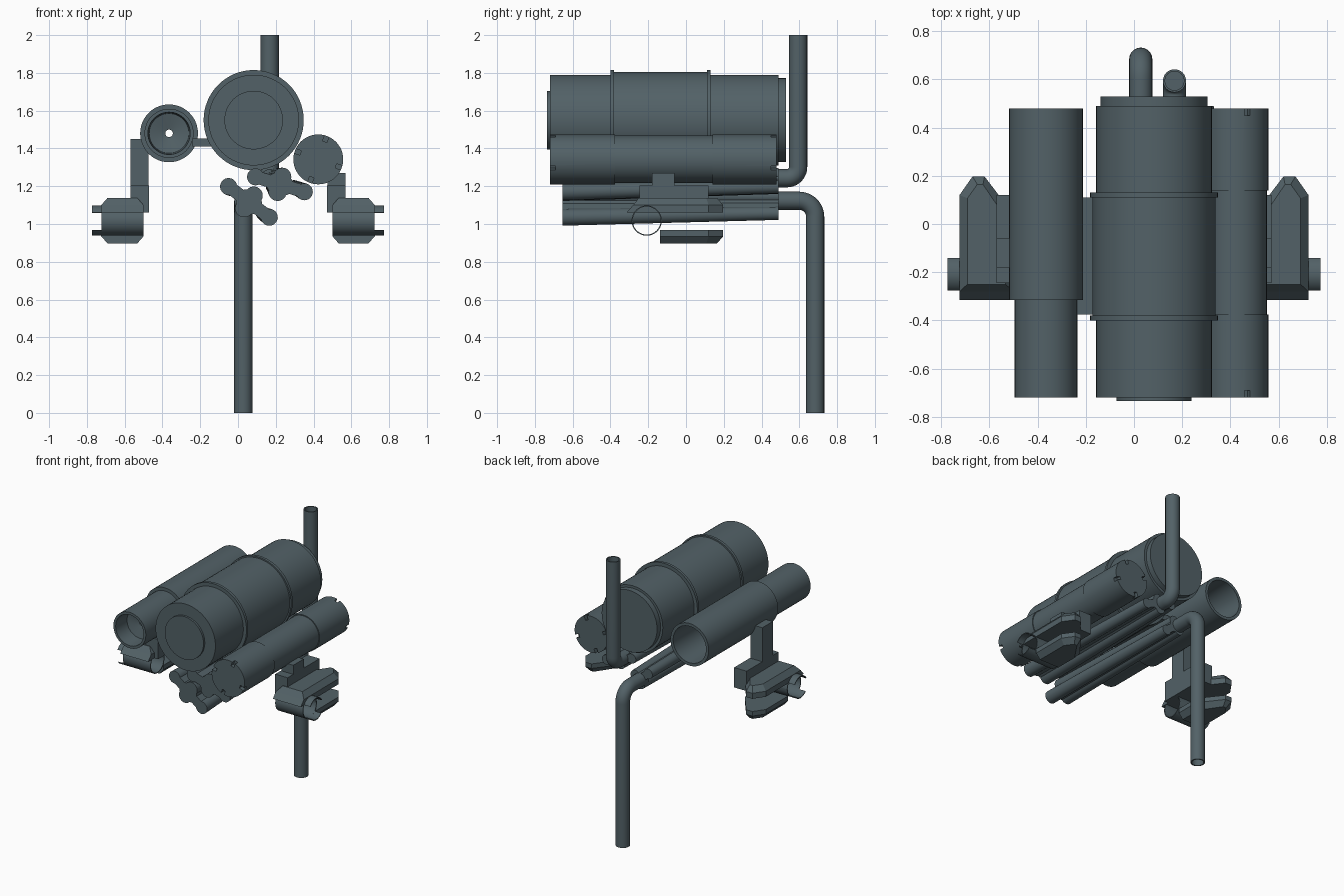
import bpy, bmesh, math
from mathutils import Vector, Matrix

if "Cube" in bpy.data.objects:
    bpy.data.objects.remove(bpy.data.objects["Cube"])

mat = bpy.data.materials.new("slate_grey")
mat.diffuse_color = (0.085, 0.12, 0.135, 1)
mat.use_nodes = True
mat.node_tree.nodes["Principled BSDF"].inputs["Base Color"].default_value = mat.diffuse_color


def finish(bm, name, smooth=True):
    bmesh.ops.recalc_face_normals(bm, faces=bm.faces)
    me = bpy.data.meshes.new(name)
    bm.to_mesh(me)
    bm.free()
    me.materials.append(mat)
    ob = bpy.data.objects.new(name, me)
    bpy.context.collection.objects.link(ob)
    if smooth:
        bpy.ops.object.select_all(action='DESELECT')
        ob.select_set(True)
        bpy.context.view_layer.objects.active = ob
        bpy.ops.object.shade_smooth_by_angle(angle=math.radians(35))
    return ob


def loft(bm, rings, loop=False, caps=True):
    """Bridge rings of points; optionally close into a loop or cap the ends."""
    vs = [[bm.verts.new(p) for p in r] for r in rings]
    n = len(vs[0])
    pairs = list(zip(vs, vs[1:])) + ([(vs[-1], vs[0])] if loop else [])
    for a, b in pairs:
        for i in range(n):
            j = (i + 1) % n
            bm.faces.new((a[i], a[j], b[j], b[i]))
    if caps and not loop:
        bm.faces.new(vs[0])
        bm.faces.new(vs[-1])


def lathe(name, cx, cz, prof, loop=False, n=48):
    """Turn (radius, y) points about an axis parallel to y."""
    bm = bmesh.new()
    loft(bm, [[(cx + r * math.cos(2 * math.pi * i / n), y, cz + r * math.sin(2 * math.pi * i / n))
               for i in range(n)] for r, y in prof], loop)
    return finish(bm, name)


def box(name, x0, x1, y0, y1, z0, z1):
    bm = bmesh.new()
    loft(bm, [[(x0, y0, z), (x1, y0, z), (x1, y1, z), (x0, y1, z)] for z in (z0, z1)])
    return finish(bm, name, False)


# Large central tank with raised band and end caps
lathe("main_tank", 0.083, 1.55, [
    (.155, -.735), (.155, -.72), (.24, -.72), (.24, -.40), (.265, -.40), (.265, -.38),
    (.255, -.38), (.255, .11), (.265, .11), (.265, .13), (.24, .13), (.24, .49),
    (.222, .49), (.222, .53)], n=64)

# Left stepped tube, hollow at both ends with a small through-bore
lathe("left_tube", -.365, 1.48, [
    (.13, -.72), (.13, -.315), (.153, -.315), (.153, .48), (.132, .48), (.115, -.2),
    (.02, -.25), (.02, -.58), (.105, -.6), (.112, -.72)], loop=True)

# Right canister with slimmer middle and notched ends
can = lathe("right_canister", .425, 1.342, [
    (.132, -.72), (.132, -.375), (.126, -.375), (.126, .14), (.132, .14), (.132, .48)])
bm = bmesh.new()
for k in range(4):
    for y in (-.72, .48):
        m = (Matrix.Translation((.425, y, 1.342)) @ Matrix.Rotation(math.radians(20 + 90 * k), 4, 'Y')
             @ Matrix.Translation((.125, 0, 0)) @ Matrix.Diagonal((.05, .06, .024, 1)))
        bmesh.ops.create_cube(bm, size=1, matrix=m)
cutter = finish(bm, "notch_cutter", False)
cutter.hide_render = True
cutter.hide_viewport = True
mod = can.modifiers.new("notches", 'BOOLEAN')
mod.operation = 'DIFFERENCE'
mod.object = cutter

# Plate joining tank and left tube
box("joining_plate", -.24, -.1, -.375, .11, 1.41, 1.452)


def lobed_bar(name, cx, cz, ang, rear):
    """Tapered bar with a four-lobed section; rear is the centre at the back end."""
    bm = bmesh.new()
    d = Vector((math.cos(ang), 0, math.sin(ang)))
    p = Vector((-d.z, 0, d.x))
    ends = ((Vector((cx, -.655, cz)), 1.0), (Vector((rear[0], .49, rear[1])), .78))

    def prism(u, v, ru, rv, n):
        off = math.pi / 4 if n == 4 else 0
        k = math.sqrt(2) if n == 4 else 1
        loft(bm, [[c + s * (d * (u + k * ru * math.cos(2 * math.pi * i / n + off))
                            + p * (v + k * rv * math.sin(2 * math.pi * i / n + off)))
                   for i in range(n)] for c, s in ends])
    for s in (-1, 1):
        prism(s * .135, 0, .045, .045, 24)
        prism(0, s * .042, .048, .048, 24)
    prism(0, 0, .13, .034, 4)
    prism(0, 0, .075, .06, 24)
    return finish(bm, name)


lobed_bar("lower_bar", .058, 1.117, math.radians(-37), (.045, 1.12))
lobed_bar("upper_bar", .222, 1.21, math.radians(-17), (.195, 1.228))


def pipe(name, x, y0, z0, y1, z1, bend, r=.048, n=24):
    """Pipe running back along y, bending to vertical, with an open end."""
    s = 1 if z1 > z0 else -1
    path = [(y0, z0, 0, r)]
    for i in range(11):
        a = math.pi / 2 * i / 10
        path.append((y1 - bend + bend * math.sin(a), z0 + s * bend * (1 - math.cos(a)), a, r))
    path += [(y1, z1, math.pi / 2, r), (y1, z1, math.pi / 2, r * .82),
             (y1, z1 - s * .08, math.pi / 2, r * .82)]
    bm = bmesh.new()
    rings = []
    for y, z, a, q in path:
        nrm = Vector((0, -math.sin(a), s * math.cos(a)))
        rings.append([Vector((x, y, z)) + q * (Vector((math.cos(t), 0, 0)) + nrm * math.sin(t))
                      for t in (2 * math.pi * i / n for i in range(n))])
    loft(bm, rings)
    return finish(bm, name)


pipe("down_pipe", .028, .45, 1.123, .684, 0, .085)
pipe("up_pipe", .168, .45, 1.242, .594, 2, .06)


def arc_sheet(bm, x0, x1, a0, a1, n, r=.08, t=.006, cy=-.208, cz=1.018):
    """Thin curved plate about an x axis."""
    rings = []
    for i in range(n + 1):
        a = math.radians(a0 + (a1 - a0) * i / n)
        rings.append([(x, cy + q * math.cos(a), cz + q * math.sin(a))
                      for x, q in ((x0, r), (x1, r), (x1, r - t), (x0, r - t))])
    loft(bm, rings)


# Mirrored brackets and clamps on both sides
for s, side, top in ((-1, "left", 1.45), (1, "right", 1.27)):
    box(side + "_bracket_arm", s * .475, s * .57, -.18, -.06, 1.18, top)
    box(side + "_bracket_foot", s * .47, s * .57, -.245, .12, 1.06, 1.204)

    # Upper jaw: bevelled plan with a sloping front
    def plan(z, inset, front):
        return [(s * x, y, z) for x, y in (
            (.5 + inset, front), (.724 - inset, front), (.724 - inset, .12 - inset * .4),
            (.67 - inset * .6, .197 - inset), (.62 + inset * .2, .197 - inset),
            (.5 + inset, .04 - inset * .4))]
    bm = bmesh.new()
    loft(bm, [plan(1.06, 0, -.315), plan(1.10, 0, -.28), plan(1.138, .033, -.25)])
    finish(bm, side + "_clamp_upper", False)

    # Lower jaw
    bm = bmesh.new()
    loft(bm, [plan(.968, 0, -.137), plan(.935, 0, -.137), plan(.897, .033, -.137)])
    finish(bm, side + "_clamp_lower", False)

    # Thin clamp sleeve with protruding tongues
    bm = bmesh.new()
    arc_sheet(bm, s * .5, s * .722, 0, 360, 40)
    arc_sheet(bm, s * .722, s * .773, 32, 148, 14)
    arc_sheet(bm, s * .722, s * .773, 222, 318, 12)
    finish(bm, side + "_clamp_sleeve")
